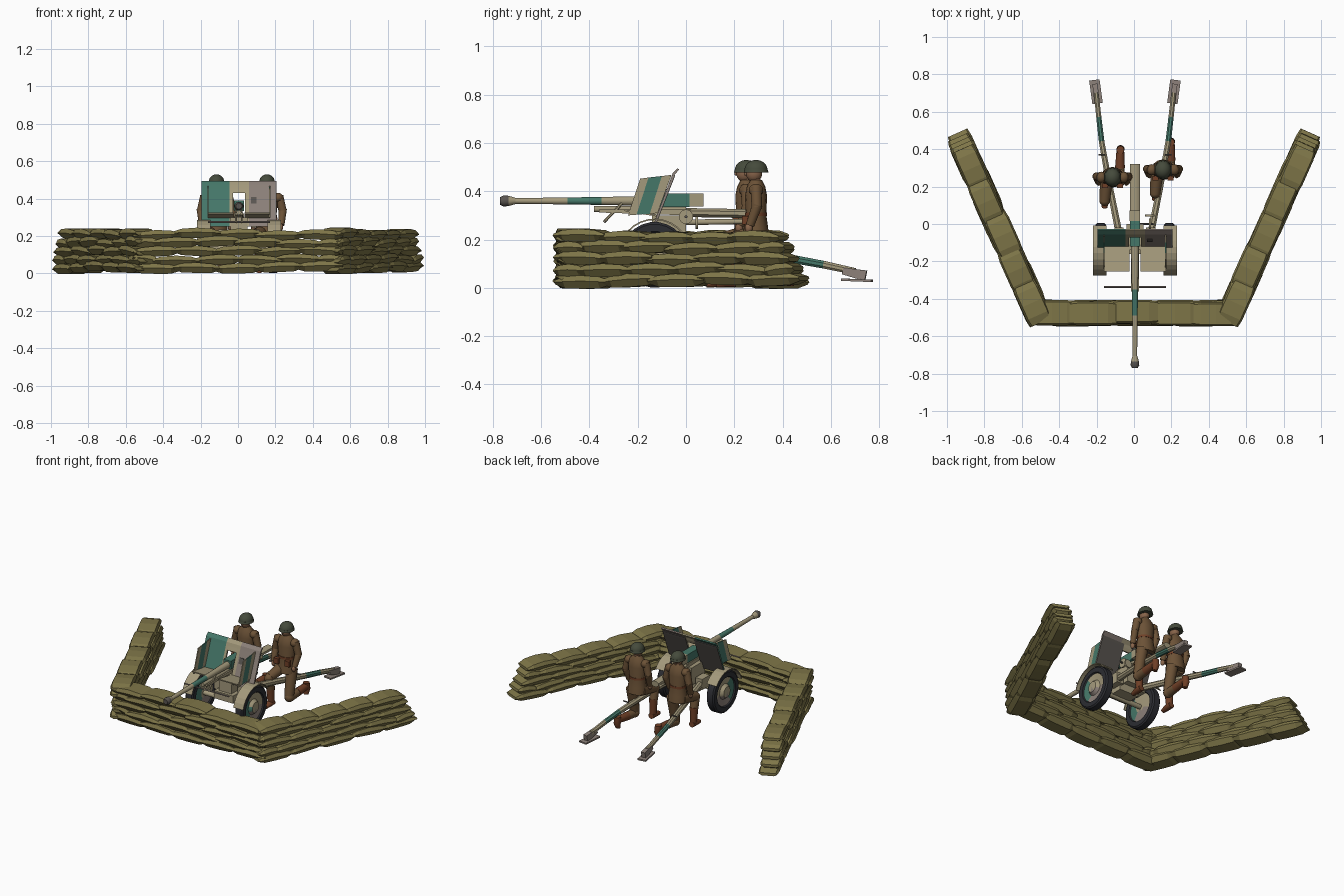
import bpy, bmesh, math, random
from mathutils import Vector as V

if "Cube" in bpy.data.objects:
    bpy.data.objects.remove(bpy.data.objects["Cube"])

random.seed(7)
COL = dict(sand_olive=(.21, .18, .065), camo_beige=(.37, .32, .20), camo_teal=(.06, .185, .14),
           camo_grey=(.26, .215, .19), tyre_rubber=(.025, .026, .032), uniform_brown=(.15, .085, .038),
           boot_leather=(.16, .05, .02), helmet_green=(.06, .07, .045), skin=(.25, .13, .07),
           gun_steel=(.10, .09, .08))
MAT = {}
for k, c in COL.items():
    MAT[k] = bpy.data.materials.new(k)
    MAT[k].diffuse_color = (*c, 1)
smooth = []
B, T, G = 'camo_beige', 'camo_teal', 'camo_grey'


def finish(name, bm, mat, soft=False):
    """mat is a colour name, or a rule giving a colour name from a face centre."""
    bmesh.ops.recalc_face_normals(bm, faces=bm.faces)
    me = bpy.data.meshes.new(name)
    names = list(COL) if callable(mat) else [mat]
    for n in names:
        me.materials.append(MAT[n])
    if callable(mat):
        for f in bm.faces:
            f.material_index = names.index(mat(f.calc_center_median()))
    bm.to_mesh(me)
    bm.free()
    ob = bpy.data.objects.new(name, me)
    bpy.context.collection.objects.link(ob)
    if 'crew' not in name and 'sandbag' not in name:
        ob.location.x = .005      # the gun stands slightly right of centre
    if soft:
        smooth.append(ob)
    return ob


def loft(name, pts, radii, mat, n=12, shape=None, soft=True):
    """Closed skin through rings placed along a path; a radius is a number or (wide, high)."""
    shape = shape or [(math.cos(2 * math.pi * (i + .5) / n), math.sin(2 * math.pi * (i + .5) / n)) for i in range(n)]
    pts = [V(p) for p in pts]
    d = (pts[-1] - pts[0]).normalized()
    u = (V((0, 1, 0)) if abs(d.z) > .9 else V((0, 0, 1))).cross(d).normalized()
    v = d.cross(u)
    bm = bmesh.new()
    rings = []
    for p, r in zip(pts, radii):
        a, b = r if isinstance(r, tuple) else (r, r)
        rings.append([bm.verts.new(p + u * a * s + v * b * t) for s, t in shape])
    k = len(shape)
    for r0, r1 in zip(rings, rings[1:]):
        for i in range(k):
            bm.faces.new((r0[i], r0[(i + 1) % k], r1[(i + 1) % k], r1[i]))
    bm.faces.new(rings[0])
    bm.faces.new(rings[-1])
    return finish(name, bm, mat, soft)


SQ = [(-1, -1), (1, -1), (1, 1), (-1, 1)]


def prism(name, prof, x0, x1, mat):
    """Side profile of (y, z) points extruded across x."""
    bm = bmesh.new()
    f = bm.faces.new([bm.verts.new((x0, y, z)) for y, z in prof])
    r = bmesh.ops.extrude_face_region(bm, geom=[f])
    bmesh.ops.translate(bm, vec=(x1 - x0, 0, 0), verts=[g for g in r['geom'] if isinstance(g, bmesh.types.BMVert)])
    return finish(name, bm, mat)


def box(name, x, y, z, mat):
    return prism(name, [(y[0], z[0]), (y[1], z[0]), (y[1], z[1]), (y[0], z[1])], x[0], x[1], mat)


def ball(name, c, r, mat, cut=None):
    bm = bmesh.new()
    bmesh.ops.create_uvsphere(bm, u_segments=14, v_segments=9, radius=1)
    for p in bm.verts:
        if cut is not None:
            p.co.z = max(p.co.z, cut)
        p.co = V(c) + V((p.co.x * r[0], p.co.y * r[1], p.co.z * r[2]))
    return finish(name, bm, mat, True)


# sandbag walls: five staggered rows of angular, tilted bags
BAG = [(-1, .15), (-.65, -1), (.65, -1), (1, .15), (.85, 1), (-.85, 1)]


def wall(name, p0, p1, count, shrink):
    p0, p1 = V((*p0, 0)), V((*p1, 0))
    full = (p1 - p0).length
    d = (p1 - p0) / full
    for row in range(5):
        length = full - shrink * row
        step, z = length / count, .03 + .0445 * row
        for i in range(count + row % 2):
            s = max(-.012, (i - .5 * (row % 2)) * step - .018)
            e = min(length + .012, (i + 1 - .5 * (row % 2)) * step + .018)
            z1, z2 = (min(max(z + random.uniform(-.012, .012), .022), .215) for _ in range(2))
            off = V((-d.y, d.x, 0)) * random.uniform(-.007, .007)
            pts = [p0 + d * (s + (e - s) * t) + off + V((0, 0, z1 + (z2 - z1) * t + (.002 if t == .5 else 0)))
                   for t in (0, .18, .5, .82, 1)]
            w = random.uniform(.062, .068)
            loft(name, pts, [(w * .9, .009), (w, .024), (w, .028), (w, .024), (w * .9, .009)],
                 'sand_olive', shape=BAG, soft=False)


wall('front_sandbag', (-.55, -.475), (.55, -.475), 5, 0)
for s in (-1, 1):
    wall('side_sandbag', (s * .5, -.515), (s * .942, .475), 5, .022)

# gun tube, muzzle and breech
loft('barrel', [(0, y, .36) for y in (-.72, -.49, -.35, -.2, -.05)], [.012, .015, .017, .02, .024],
     lambda c: T if -.49 < c.y < -.35 else B)
loft('muzzle_brake', [(0, y, .36) for y in (-.77, -.755, -.735, -.705)], [.016, .024, .022, .013],
     lambda c: 'gun_steel' if c.y < -.745 else B)
prism('breech_block', [(-.12, .335), (.015, .335), (.015, .39), (-.12, .39)], -.027, .027, T)
box('breech_end', (-.028, .028), (.015, .072), (.338, .391), B)
loft('recoil_cylinder', [(0, -.38, .326), (0, 0, .326)], [.013, .013], B)
prism('cradle', [(-.36, .312), (.02, .30), (.02, .325), (-.36, .325)], -.022, .022, B)
loft('rear_cradle_guide', [(0, .0, .312), (0, .24, .308), (0, .32, .306)], [(.028, .02)] * 3, B, n=8)
loft('elevation_arc', [(.0, -.1, .27), (.0, .24, .275)], [.013, .011], B)
for s in (-1, 1):
    loft('cradle_brace', [(s * .015, -.34, .272), (s * .015, -.265, .35)], [.006, .006], B, n=6)
loft('front_cross_bar', [(-.165, -.337, .275), (.165, -.337, .275)], [.005, .005], G, n=6)

# shield: leaning plates in camouflage bands round the barrel opening, dark inside
SH = [(-.14, .25), (-.062, .455), (-.055, .475), (-.036, .495), (-.028, .49), (-.048, .468), (-.054, .45), (-.132, .25)]
for x0, x1, m in ((-.2, -.05, T), (-.05, -.033, B), (.033, .055, B), (.055, .2, G)):
    prism('shield_plate', SH, x0, x1, m)
    prism('shield_inner_face', [(-.132, .25), (-.054, .45), (-.048, .468), (-.045, .466), (-.051, .449), (-.129, .25)],
          x0, x1, 'gun_steel')
prism('shield_plate_top', [(-.072, .43)] + SH[1:7] + [(-.064, .43)], -.033, .033, B)
prism('sight_window', [(-.096, .375), (-.083, .41), (-.08, .41), (-.093, .375)], .065, .095, 'gun_steel')
for x0, x1 in ((-.165, -.03), (.03, .165)):
    prism('shield_apron', [(-.12, .302), (-.255, .325), (-.255, .318), (-.12, .295)], x0, x1, B)
# side wings, in three camouflage strips
top, bot = [(-.19, .452), (-.155, .457), (-.1, .463), (-.06, .468)], [(-.24, .30), (-.205, .303), (-.15, .307), (-.118, .31)]
for x in (-.168, .162):
    for i, m in enumerate((B, T, B)):
        prism('shield_wing', [bot[i], bot[i + 1], top[i + 1], top[i]], x, x + .006, m)


# wheels with tyres, dished discs and mudguards
def wheel_rule(c):
    r = math.hypot(c.y + .13, c.z - .137)
    return 'tyre_rubber' if r > .09 else (T if c.y < -.17 else G if c.z < .12 else B)


for s in (-1, 1):
    rings = [(.0, .16), (.035, .16), (.092, .163), (.097, .155), (.127, .155), (.136, .163), (.136, .203),
             (.127, .211), (.097, .211), (.092, .203), (.05, .196), (.035, .216), (.001, .218)]
    loft('wheel', [(s * x, -.13, .137) for r, x in rings], [max(r, .002) for r, x in rings], wheel_rule, n=24)
    angs = [math.radians(a) for a in range(35, 166, 13)]
    arc = [(-.13 + r * math.cos(a), .137 + r * math.sin(a)) for r, seq in ((.15, angs), (.144, angs[::-1])) for a in seq]
    prism('mudguard', arc, s * .152, s * .224, B)
    # split trail leg with spade
    leg = [V((s * .085, -.05, .2)), V((s * .135, .2, .163)), V((s * .178, .44, .12)), V((s * .193, .57, .096)), V((s * .207, .7, .068))]
    loft('trail_leg', leg, [(.02, .022), (.018, .02), (.016, .018), (.015, .017), (.014, .015)],
         lambda c: T if .44 < c.y < .57 else B, n=8)
    loft('spade_plate', [(s * .2, .645, .034), (s * .217, .77, .029)], [(.028, .005)] * 2, G, shape=SQ, soft=False)
    loft('spade_rib', [(s * .203, .65, .07), (s * .213, .745, .05)], [(.014, .014), (.014, .022)], G, shape=SQ, soft=False)
    box('trail_hinge', (s * .06, s * .11), (-.1, -.02), (.165, .235), B)
    loft('trail_handle', [(s * .16, .37, .16), (s * .195, .37, .16)], [.005, .005], 'gun_steel', n=6)

# carriage
loft('axle', [(-.17, -.13, .137), (.17, -.13, .137)], [.016, .016], B)
box('lower_carriage', (-.07, .07), (-.16, -.04), (.135, .185), B)
box('upper_carriage', (-.045, .045), (-.14, .0), (.185, .30), B)
loft('handwheel', [(.075, .0, .295), (.085, .0, .295)], [.03, .03], B, n=14)
loft('handwheel_shaft', [(.02, .0, .295), (.1, .0, .295)], [.006, .006], 'gun_steel', n=8)
loft('traverse_wheel', [(.08, .04, .27), (.08, .05, .27)], [.026, .026], B, n=14)


# kneeling crew
def soldier(cx, cy):
    def P(*p):
        return [(cx + x, cy + y, z) for x, y, z in p]
    loft('crew_jacket', P((0, 0, .205), (0, 0, .25), (0, 0, .305), (0, 0, .38), (0, 0, .42), (0, 0, .447)),
         [(.062, .055), (.06, .05), (.051, .042), (.06, .046), (.052, .038), (.024, .024)], 'uniform_brown', n=14)
    loft('crew_belt', P((0, 0, .298), (0, 0, .312)), [(.054, .046)] * 2, 'boot_leather', n=14)
    loft('crew_neck', P((0, 0, .44), (0, -.003, .47)), [.02, .02], 'skin')
    ball('crew_head', P((0, -.008, .475))[0], (.029, .034, .037), 'skin')
    ball('crew_nose', P((0, -.043, .473))[0], (.006, .007, .008), 'skin')
    ball('crew_helmet', P((0, 0, .488))[0], (.043, .048, .042), 'helmet_green', -.05)
    loft('crew_helmet_rim', P((0, 0, .477), (0, 0, .49)), [(.047, .052), (.043, .048)], 'helmet_green', n=14)
    for s in (-1, 1):
        ball('crew_shoulder', P((s * .06, 0, .405))[0], (.028, .03, .026), 'uniform_brown')
        loft('crew_upper_arm', P((s * .064, 0, .415), (s * .085, .003, .33)), [.024, .022], 'uniform_brown')
        loft('crew_forearm', P((s * .085, .006, .345), (s * .076, -.025, .26)), [.022, .018], 'uniform_brown')
        ball('crew_hand', P((s * .074, -.03, .248))[0], (.013, .016, .02), 'skin')
        box('crew_pouch', (cx + s * .04 - .017, cx + s * .04 + .017), (cy - .058, cy - .034), (.262, .298), 'boot_leather')
    # forward leg, then the kneeling leg
    loft('crew_front_thigh', P((-.03, .01, .225), (-.042, -.125, .195)), [.037, .029], 'uniform_brown')
    ball('crew_front_knee', P((-.042, -.125, .19))[0], (.029, .029, .032), 'uniform_brown')
    loft('crew_front_shin', P((-.042, -.125, .19), (-.042, -.11, .12)), [.028, .027], 'uniform_brown')
    loft('crew_front_boot', P((-.042, -.11, .13), (-.042, -.105, .015)), [.027, .02], 'boot_leather')
    loft('crew_front_foot', P((-.042, -.085, .02), (-.042, -.13, .02), (-.042, -.165, .013)),
         [(.02, .018), (.022, .018), (.015, .012)], 'boot_leather')
    loft('crew_rear_thigh', P((.032, .01, .225), (.036, -.025, .06)), [.037, .03], 'uniform_brown')
    ball('crew_rear_knee', P((.036, -.022, .048))[0], (.031, .032, .032), 'uniform_brown')
    loft('crew_rear_shin', P((.036, -.02, .045), (.04, .055, .05)), [.028, .026], 'uniform_brown')
    loft('crew_rear_boot', P((.04, .05, .05), (.042, .15, .06)), [.027, .021], 'boot_leather')
    loft('crew_rear_foot', P((.042, .145, .083), (.043, .15, .04), (.043, .142, .008)),
         [(.02, .022), (.022, .022), (.016, .014)], 'boot_leather')


soldier(-.115, .25)
soldier(.155, .29)

# soft shading on the rounded parts
bpy.ops.object.select_all(action='DESELECT')
for ob in smooth:
    ob.select_set(True)
bpy.context.view_layer.objects.active = smooth[0]
bpy.ops.object.shade_smooth_by_angle(angle=math.radians(40))

for m in bpy.data.materials:
    if m.users and not m.is_grease_pencil:
        m.use_nodes = True
        m.node_tree.nodes["Principled BSDF"].inputs["Base Color"].default_value = m.diffuse_color
